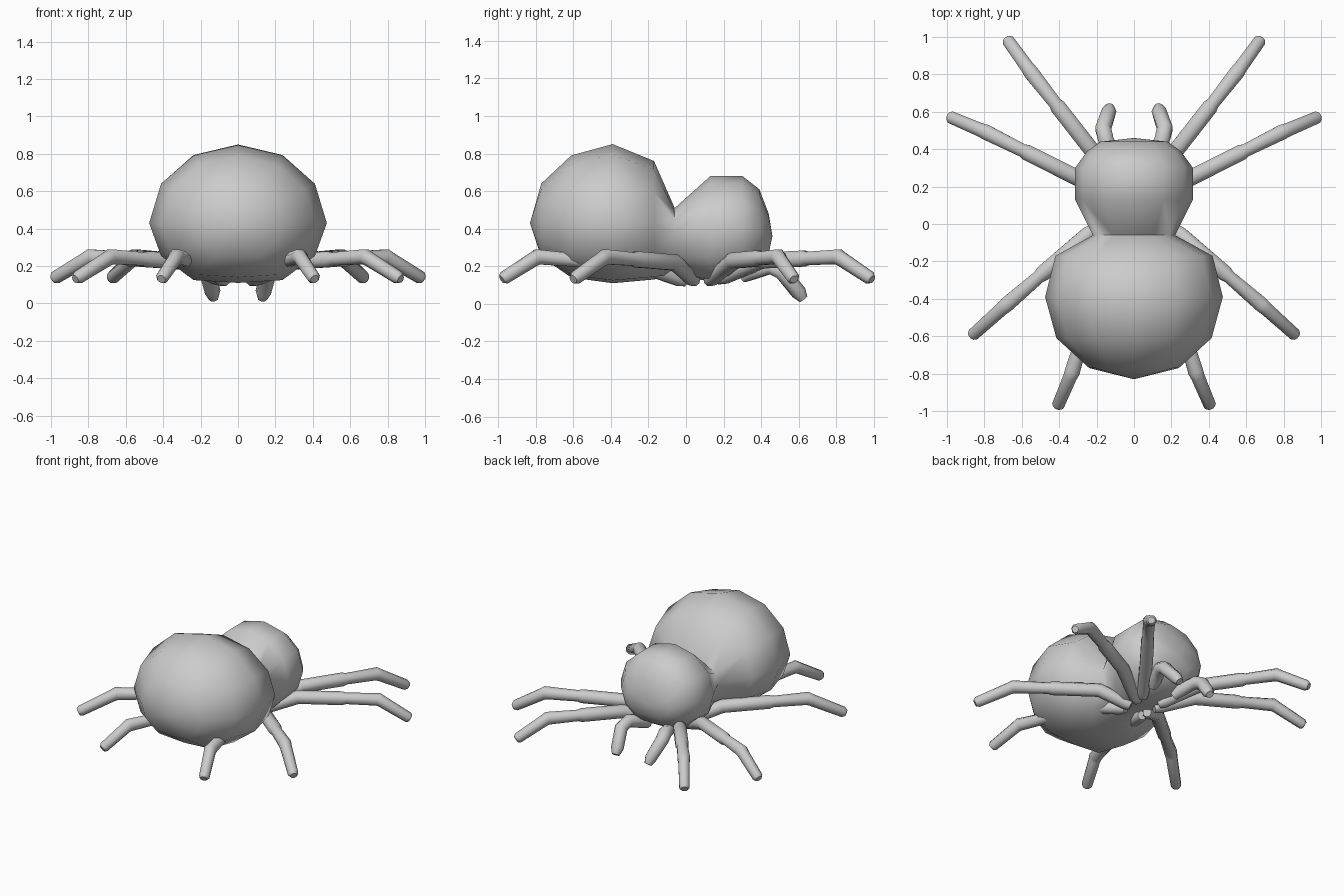
import bpy, bmesh, math
from mathutils import Vector

cube = bpy.data.objects.get("Cube")
if cube:
    bpy.data.objects.remove(cube, do_unlink=True)

grey = bpy.data.materials.new("plain_grey")
grey.use_nodes = True
colour = (0.6, 0.6, 0.6, 1)
grey.diffuse_color = colour
grey.node_tree.nodes["Principled BSDF"].inputs["Base Color"].default_value = colour


def skin(name, rings, start=None, end=None):
    """Bridge rings of points; close each end with a pole point or a flat cap."""
    bm = bmesh.new()
    loops = [[bm.verts.new(p) for p in ring] for ring in rings]
    n = len(loops[0])
    for a, b in zip(loops, loops[1:]):
        for i in range(n):
            j = (i + 1) % n
            bm.faces.new((a[i], a[j], b[j], b[i]))
    for loop, pole in ((loops[0], start), (loops[-1], end)):
        if pole is None:
            bm.faces.new(loop)
        else:
            tip = bm.verts.new(pole)
            for i in range(n):
                bm.faces.new((loop[i], loop[(i + 1) % n], tip))
    bmesh.ops.recalc_face_normals(bm, faces=bm.faces)
    mesh = bpy.data.meshes.new(name)
    bm.to_mesh(mesh)
    bm.free()
    mesh.materials.append(grey)
    obj = bpy.data.objects.new(name, mesh)
    bpy.context.collection.objects.link(obj)
    return obj


def smooth(obj, degrees):
    bpy.ops.object.select_all(action="DESELECT")
    obj.select_set(True)
    bpy.context.view_layer.objects.active = obj
    bpy.ops.object.shade_smooth_by_angle(angle=math.radians(degrees))


def body_ring(y, half_width, middle, top, bottom, sides=12):
    """Upright oval whose underside is slightly flattened."""
    ring = []
    for i in range(sides):
        a = math.tau * i / sides
        s = math.sin(a)
        z = middle + (top - middle) * s if s > 0 else middle + (middle - bottom) * max(1.1 * s, -1)
        ring.append((half_width * math.cos(a), y, z))
    return ring


def limb(name, path, sides=8):
    """Tube through (x, y, z, radius) points, squared to the bends."""
    points = [Vector(p[:3]) for p in path]
    rings = []
    for i, p in enumerate(points):
        before = (p - points[max(i - 1, 0)]).normalized()
        after = (points[min(i + 1, len(points) - 1)] - p).normalized()
        along = (before + after).normalized()
        side = along.cross(Vector((0, 0, 1))).normalized()
        up = side.cross(along)
        r = path[i][3]
        rings.append([p + r * (math.cos(a) * side + math.sin(a) * up)
                      for a in (math.tau * (k + 0.5) / sides for k in range(sides))])
    smooth(skin(name, rings), 50)


def leg_path(root, hip, knee, foot):
    """Root, hip, stepped middle joint, knee and tapered foot."""
    root, hip, knee, foot = map(Vector, (root, hip, knee, foot))
    mid = hip.lerp(knee, 0.55)
    step = hip.lerp(knee, 0.6)
    shin = knee.lerp(foot, 0.12)
    end = knee.lerp(foot, 0.93)
    spots = ((root, 0.03), (root.lerp(hip, 0.15), 0.042), (hip, 0.046), (mid, 0.046),
             (step, 0.038), (knee, 0.044), (shin, 0.04), (end, 0.036), (foot, 0.024))
    return [(*p, r) for p, r in spots]


# Abdomen, waist and head as one skin: y, half width, middle, top, bottom
profile = [
    (-0.77, 0.24, 0.43, 0.64, 0.25),
    (-0.61, 0.415, 0.43, 0.79, 0.14),
    (-0.39, 0.475, 0.43, 0.85, 0.11),
    (-0.17, 0.42, 0.43, 0.76, 0.13),
    (-0.06, 0.22, 0.38, 0.51, 0.15),
    (0.13, 0.315, 0.40, 0.68, 0.12),
    (0.30, 0.315, 0.40, 0.68, 0.15),
    (0.39, 0.25, 0.39, 0.61, 0.20),
    (0.44, 0.18, 0.37, 0.48, 0.27),
]
body = skin("body", [body_ring(*p) for p in profile], (0, -0.83, 0.43), (0, 0.46, 0.36))
smooth(body, 100)

# Legs, hindmost first: root, hip, knee, foot
legs = {
    "head_end_leg": ((0.07, 0.17, 0.13), (0.23, 0.40, 0.23), (0.55, 0.81, 0.25), (0.68, 0.99, 0.13)),
    "upper_side_leg": ((0.07, 0.12, 0.12), (0.31, 0.25, 0.23), (0.79, 0.49, 0.25), (0.99, 0.575, 0.13)),
    "lower_side_leg": ((0.07, 0.05, 0.12), (0.25, -0.06, 0.22), (0.68, -0.43, 0.25), (0.87, -0.60, 0.13)),
    "abdomen_end_leg": ((0.07, 0.00, 0.12), (0.16, -0.22, 0.20), (0.33, -0.79, 0.25), (0.41, -0.98, 0.13)),
}
# Short feelers beside the mouth
feeler = [(0.09, 0.30, 0.14, 0.03), (0.11, 0.35, 0.17, 0.045), (0.15, 0.45, 0.20, 0.045),
          (0.165, 0.51, 0.17, 0.045), (0.135, 0.60, 0.06, 0.042), (0.13, 0.625, 0.025, 0.026)]

for label, sign in (("left", 1), ("right", -1)):
    for name, joints in legs.items():
        limb(f"{label}_{name}", [(sign * x, y, z, r) for x, y, z, r in leg_path(*joints)])
    limb(f"{label}_feeler", [(sign * x, y, z, r) for x, y, z, r in feeler])
